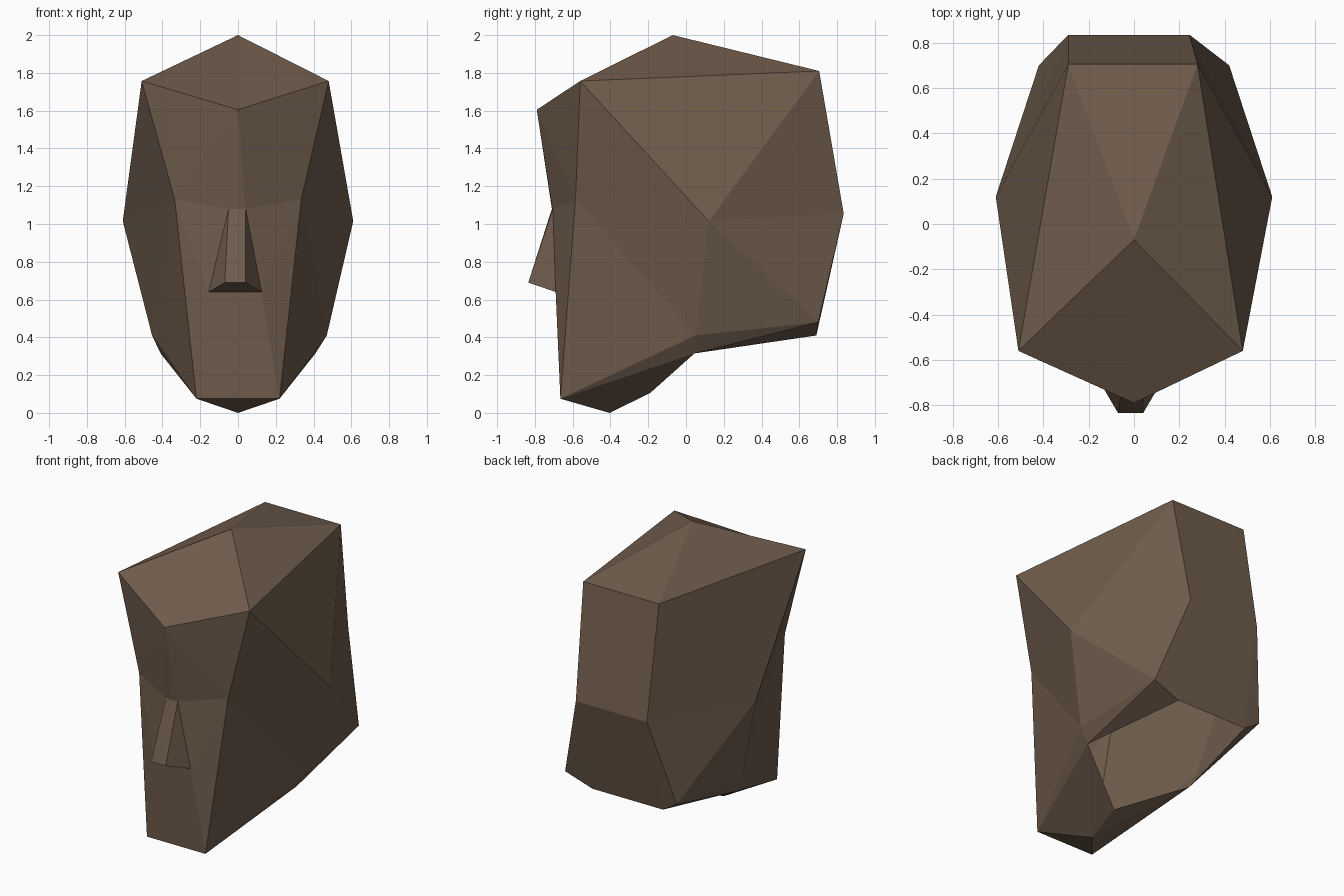
import bpy
import bmesh

if "Cube" in bpy.data.objects:
    bpy.data.objects.remove(bpy.data.objects["Cube"])

# Right half of a faceted head: landmark points (x, y, z)
P = {
    "crown": (0, -.07, 2.0), "brow": (0, -.79, 1.605),
    "bridge0": (0, -.71, 1.08), "bridge": (.04, -.705, 1.08),
    "temple": (.48, -.56, 1.757), "eye": (.335, -.585, 1.13), "side": (.61, .12, 1.015),
    "tip0": (0, -.835, .69), "tip": (.04, -.835, .69),
    "nostril0": (0, -.69, .64), "nostril": (.125, -.69, .64),
    "chin0": (0, -.665, .075), "chin": (.22, -.665, .075),
    "under": (0, -.405, .0), "throat": (0, -.19, .105),
    "hinge": (.41, .045, .315), "jaw": (.47, .05, .41),
    "nape0": (0, .69, .41), "nape": (.22, .69, .41), "corner": (.42, .7, .48),
    "back0": (0, .835, 1.055), "back": (.245, .835, 1.055),
    "top0": (0, .705, 1.81), "top": (.28, .705, 1.81),
}

# The left side is slightly irregular: its own half widths
LEFT = {"temple": .51, "tip": .07, "nostril": .155, "bridge": .05,
        "nape": .31, "back": .29, "top": .29, "jaw": .455}

# Faces by region, each a loop of landmarks; the neck is left open
REGIONS = [
    # skull top
    "crown brow temple|crown temple top|crown top top0",
    # sides and forehead
    "temple side top|temple eye side|brow eye temple",
    "brow bridge eye|brow bridge0 bridge",
    # back of the head
    "top side back|side corner back|top back back0 top0",
    "back corner nape|back nape nape0 back0|side jaw corner",
    # underside beside the open neck
    "hinge nape corner|jaw hinge corner",
    # jaw and chin
    "eye jaw side|eye chin jaw|chin hinge jaw|chin under hinge",
    "under throat hinge|chin0 chin under",
    # nose and mouth
    "bridge0 tip0 tip bridge|bridge tip nostril|tip0 tip nostril nostril0",
    "eye bridge nostril|eye nostril chin|nostril nostril0 chin0 chin",
]

# Build both halves by mirroring, then weld the centre line
bm = bmesh.new()
for s in (1, -1):
    v = {}
    for n, (x, y, z) in P.items():
        if s < 0:
            x = -LEFT.get(n, x)
        v[n] = bm.verts.new((x, y, z))
    for region in REGIONS:
        for f in region.split("|"):
            bm.faces.new([v[n] for n in f.split()])
bmesh.ops.remove_doubles(bm, verts=bm.verts[:], dist=.0005)
bmesh.ops.recalc_face_normals(bm, faces=bm.faces[:])
mesh = bpy.data.meshes.new("head")
bm.to_mesh(mesh)
bm.free()

# Single brown colour
mat = bpy.data.materials.new("brown")
mat.diffuse_color = (.16, .108, .073, 1)
mat.use_nodes = True
mat.node_tree.nodes["Principled BSDF"].inputs["Base Color"].default_value = mat.diffuse_color
mesh.materials.append(mat)
bpy.context.collection.objects.link(bpy.data.objects.new("head", mesh))
